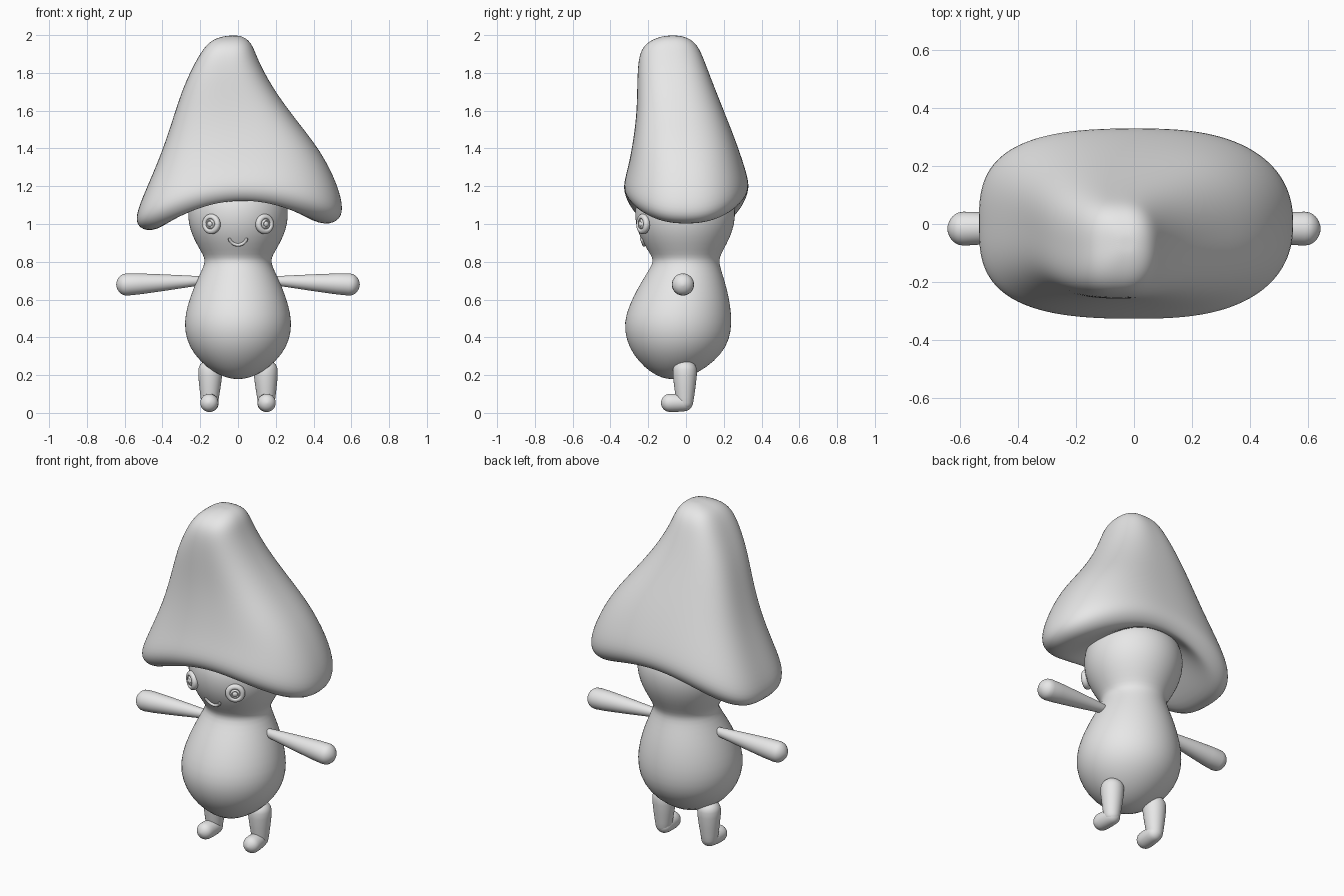
import bpy, bmesh, math
from mathutils import Vector

cube = bpy.data.objects.get("Cube")
if cube:
    bpy.data.objects.remove(cube, do_unlink=True)

grey = bpy.data.materials.new("soft grey")
grey.use_nodes = True
grey.diffuse_color = (0.8, 0.8, 0.8, 1)
grey.node_tree.nodes["Principled BSDF"].inputs["Base Color"].default_value = (0.8, 0.8, 0.8, 1)

SEGS = 32


def loft(name, rings, subdiv=1):
    """Skin a list of equal-length point rings, cap both ends and smooth."""
    bm = bmesh.new()
    loops = [[bm.verts.new(p) for p in ring] for ring in rings]
    n = len(loops[0])
    for a, b in zip(loops, loops[1:]):
        for i in range(n):
            j = (i + 1) % n
            bm.faces.new((a[i], a[j], b[j], b[i]))
    for loop, flip in ((loops[0], True), (loops[-1], False)):
        tip = bm.verts.new(sum((v.co for v in loop), Vector()) / n)
        for i in range(n):
            bm.faces.new((loop[i], loop[(i + 1) % n], tip))
    bmesh.ops.recalc_face_normals(bm, faces=bm.faces)
    for f in bm.faces:
        f.smooth = True
    mesh = bpy.data.meshes.new(name)
    bm.to_mesh(mesh)
    bm.free()
    mesh.materials.append(grey)
    obj = bpy.data.objects.new(name, mesh)
    bpy.context.collection.objects.link(obj)
    if subdiv:
        obj.modifiers.new("Smooth", "SUBSURF").levels = subdiv
        obj.modifiers["Smooth"].render_levels = subdiv
    return obj


def lathe(name, origin, axis, profile, subdiv=1):
    """Turn (distance, radius) pairs around an axis."""
    origin, axis = Vector(origin), Vector(axis).normalized()
    u = axis.orthogonal().normalized()
    v = axis.cross(u)
    rings = []
    for d, r in profile:
        rings.append([origin + axis * d + r * (u * math.cos(t) + v * math.sin(t))
                      for t in (math.tau * i / SEGS for i in range(SEGS))])
    return loft(name, rings, subdiv)


def capsule(name, start, end, r0, r1):
    """Tapered rod with two round ends."""
    start, end = Vector(start), Vector(end)
    length = (end - start).length
    angles = [math.radians(a) for a in (6, 25, 45, 65, 90)]
    prof = [(-r0 * math.cos(a), r0 * math.sin(a)) for a in angles]
    prof += [(length + r1 * math.cos(a), r1 * math.sin(a)) for a in reversed(angles)]
    return lathe(name, start, end - start, prof)


# Body and head: z, radius, y centre
BODY = [(0.18, 0.03, -0.07), (0.195, 0.09, -0.065), (0.24, 0.165, -0.055),
        (0.31, 0.235, -0.047), (0.39, 0.276, -0.043), (0.48, 0.287, -0.043),
        (0.57, 0.269, -0.033), (0.66, 0.237, -0.02), (0.74, 0.2, -0.008),
        (0.79, 0.177, 0), (0.82, 0.177, 0), (0.86, 0.2, -0.003),
        (0.93, 0.24, -0.005), (1.0, 0.263, -0.005), (1.07, 0.268, -0.005),
        (1.14, 0.255, -0.005), (1.21, 0.2, -0.005), (1.25, 0.1, -0.005)]
loft("body_and_head", [[(r * math.cos(t), y + r * math.sin(t), z)
     for t in (math.tau * i / SEGS for i in range(SEGS))] for z, r, y in BODY])


def face_y(x, z):
    """Front surface of the head at x, z."""
    for (z0, r0, y0), (z1, r1, y1) in zip(BODY, BODY[1:]):
        if z0 <= z <= z1:
            k = (z - z0) / (z1 - z0)
            r = r0 + k * (r1 - r0)
            return y0 + k * (y1 - y0) - math.sqrt(r * r - x * x)


# Hat: z at front, drop at the sides, x range, y range; saddle-shaped rings
HAT = [(1.997, 0, -0.06, 0.01, -0.11, -0.03),
       (1.98, 0, -0.13, 0.05, -0.175, 0.025),
       (1.94, 0, -0.175, 0.08, -0.23, 0.065),
       (1.87, 0, -0.22, 0.105, -0.253, 0.095),
       (1.75, 0.02, -0.29, 0.175, -0.258, 0.14),
       (1.6, 0.04, -0.345, 0.295, -0.26, 0.2),
       (1.45, 0.07, -0.405, 0.44, -0.277, 0.26),
       (1.3, 0.11, -0.49, 0.53, -0.306, 0.312),
       (1.2, 0.14, -0.545, 0.56, -0.335, 0.338),
       (1.145, 0.15, -0.53, 0.535, -0.318, 0.318),
       (1.115, 0.145, -0.44, 0.44, -0.282, 0.282),
       (1.135, 0.06, -0.28, 0.28, -0.245, 0.245),
       (1.18, 0.03, -0.18, 0.18, -0.18, 0.18)]


def hat_ring(z, drop, x0, x1, y0, y1):
    ring = []
    for i in range(40):
        t = math.tau * i / 40
        c, s = math.cos(t), math.sin(t)
        n = 2.75 - 0.35 * c
        k = (abs(c) ** n + abs(s) ** n) ** (-1 / n)
        c, s = c * k, s * k
        ring.append(((x0 + x1) / 2 + c * (x1 - x0) / 2,
                     (y0 + y1) / 2 + s * (y1 - y0) / 2,
                     z - drop * c * c + 0.12 * drop * c))
    return ring


loft("hat", [hat_ring(*row) for row in HAT], 2)

# Limbs and eyes on both sides
for side, s in (("left", 1), ("right", -1)):
    capsule(side + "_arm", (s * 0.21, -0.01, 0.699), (s * 0.582, -0.016, 0.68), 0.026, 0.063)
    capsule(side + "_leg", (s * 0.147, -0.006, 0.215), (s * 0.15, -0.006, 0.06), 0.068, 0.046)
    capsule(side + "_foot", (s * 0.147, -0.01, 0.053), (s * 0.152, -0.083, 0.053), 0.046, 0.05)
    x, z = s * 0.141, 1.0
    lathe(side + "_eye", (x, face_y(x, z), z), (s * 0.5, -0.85, 0),
          [(-0.02, 0.05), (0, 0.055), (0.012, 0.052), (0.018, 0.042), (0.019, 0.031),
           (0.011, 0.028), (0.011, 0.026), (0.02, 0.024), (0.022, 0.018),
           (0.018, 0.016), (0.018, 0.014), (0.023, 0.011), (0.025, 0.004)])

# Smile: round tube laid on the face
rings = []
for i in range(17):
    a = math.radians(190 + 160 * i / 16)
    x, z = 0.048 * math.cos(a), 0.935 + 0.046 * math.sin(a)
    radius = 0.009 * (0.5 if i in (0, 16) else 1)
    out = Vector((math.cos(a), 0, math.sin(a)))
    centre = Vector((x, face_y(x, z) - 0.002, z))
    rings.append([centre + radius * (out * math.cos(t) + Vector((0, -1, 0)) * math.sin(t))
                  for t in (math.tau * k / 10 for k in range(10))])
loft("smile", rings)
